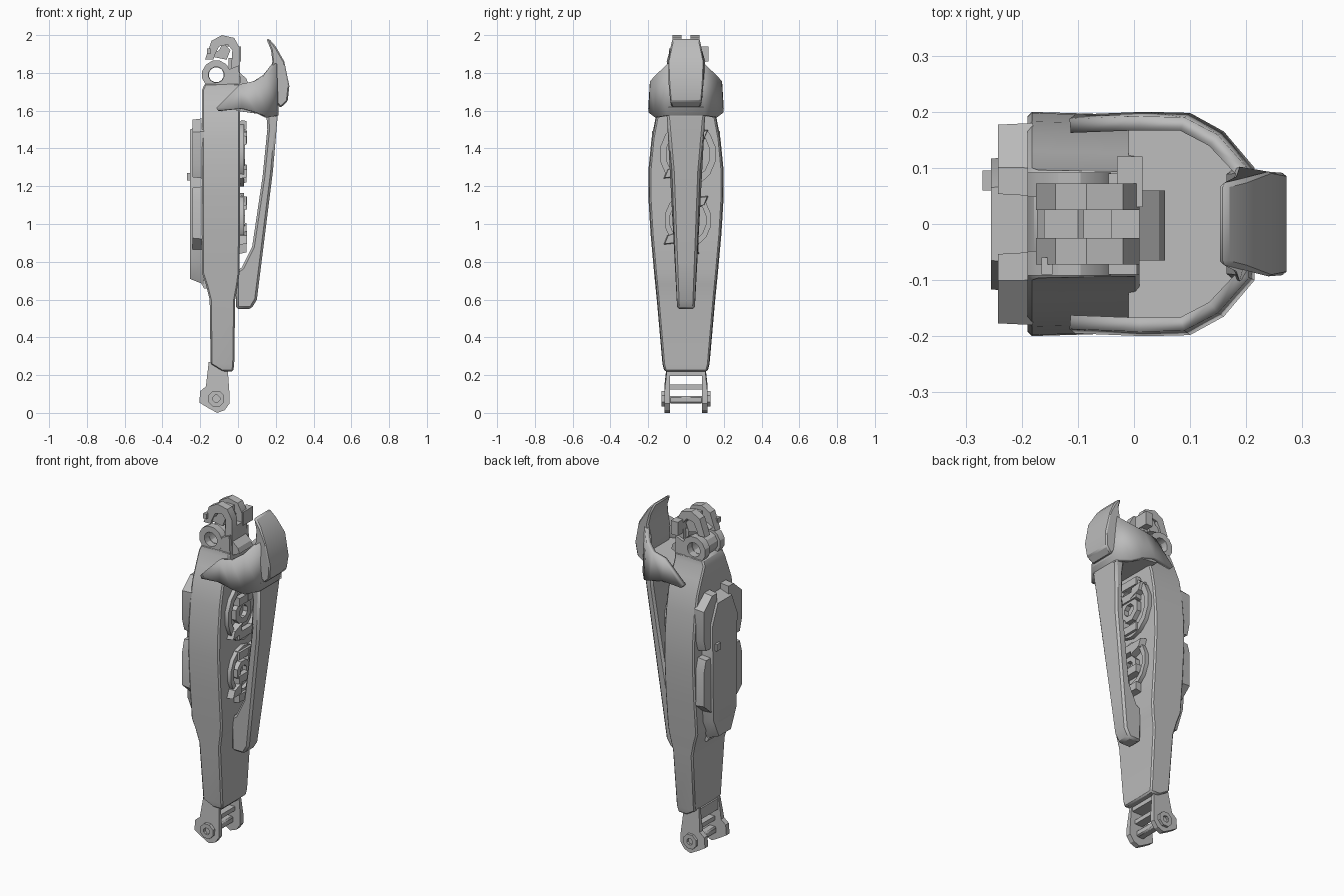
import bpy, bmesh, math
from mathutils import Vector

cube = bpy.data.objects.get("Cube")
if cube:
    bpy.data.objects.remove(cube, do_unlink=True)

grey = bpy.data.materials.new("plain grey")
grey.use_nodes = True
GREY = (0.5, 0.5, 0.5, 1)
grey.diffuse_color = GREY
grey.node_tree.nodes["Principled BSDF"].inputs["Base Color"].default_value = GREY


def finish(name, bm, bevel=0, smooth=30):
    bmesh.ops.recalc_face_normals(bm, faces=bm.faces)
    mesh = bpy.data.meshes.new(name)
    bm.to_mesh(mesh)
    bm.free()
    mesh.materials.append(grey)
    ob = bpy.data.objects.new(name, mesh)
    bpy.context.collection.objects.link(ob)
    if bevel:
        mod = ob.modifiers.new("Bevel", "BEVEL")
        mod.width, mod.segments, mod.limit_method = bevel, 1, "ANGLE"
    bpy.ops.object.select_all(action="DESELECT")
    ob.select_set(True)
    bpy.context.view_layer.objects.active = ob
    bpy.ops.object.shade_smooth_by_angle(angle=math.radians(smooth))
    return ob


def loft(name, rings, bevel=0, closed=False):
    """Skin a list of equal-length point rings; closed joins last to first."""
    bm = bmesh.new()
    vs = [[bm.verts.new(p) for p in r] for r in rings]
    n = len(vs[0])
    pairs = list(zip(vs, vs[1:])) + ([(vs[-1], vs[0])] if closed else [])
    for a, b in pairs:
        for i in range(n):
            j = (i + 1) % n
            bm.faces.new((a[i], a[j], b[j], b[i]))
    if not closed:
        bm.faces.new(vs[0])
        bm.faces.new(vs[-1])
    return finish(name, bm, bevel)


def side_prism(name, pts, lo, hi, bevel=0):
    """Outline in x,z swept along y; lo and hi may be functions of z."""
    f = lambda v, z: v(z) if callable(v) else v
    return loft(name, [[(x, f(v, z), z) for x, z in pts] for v in (lo, hi)], bevel)


def face_prism(name, pts, x0, x1, inset=1.0, bevel=0):
    """Outline in y,z swept along x, shrunk about its centre at x1."""
    cy = sum(p[0] for p in pts) / len(pts)
    cz = sum(p[1] for p in pts) / len(pts)
    return loft(name, [[(x0, y, z) for y, z in pts],
                       [(x1, cy + (y - cy) * inset, cz + (z - cz) * inset) for y, z in pts]], bevel)


def box(name, x0, x1, y0, y1, z0, z1, bevel=0):
    return side_prism(name, [(x0, z0), (x1, z0), (x1, z1), (x0, z1)], y0, y1, bevel)


def ring(name, centre, axis, outer, inner, depth, n=12, stretch=1.0):
    """Tube along the x or y axis, with depth either way from its centre."""
    rings = []
    for r, d in ((outer, -depth), (outer, depth), (inner, depth), (inner, -depth)):
        loop = []
        for i in range(n):
            a = math.tau * (i + .5) / n
            u, w = r * math.cos(a), r * math.sin(a) * stretch
            loop.append(Vector(centre) + Vector((d, u, w) if axis == "x" else (u, d, w)))
        rings.append(loop)
    return loft(name, rings, closed=True)


def interp(table):
    def f(z):
        for (z0, a), (z1, b) in zip(table, table[1:]):
            if z <= z1:
                return a + (b - a) * (z - z0) / (z1 - z0)
        return table[-1][1]
    return f


# Main shell: box sections of z, back x, front x and half width
sections = [(.22, -.08, -.025, .115), (.26, -.145, -.02, .125), (.6, -.15, -.015, .155),
            (.68, -.17, 0, .163), (.74, -.19, .008, .169), (.95, -.19, .01, .188), (1.15, -.19, .01, .2),
            (1.3, -.19, .01, .198), (1.45, -.19, .01, .183), (1.56, -.19, .01, .162),
            (1.64, -.19, .01, .13), (1.71, -.19, .01, .1), (1.745, -.175, .01, .095)]
loft("main_shell", [[(a, -h, z), (b, -h * .97, z), (b, h * .97, z), (a, h, z)]
                    for z, a, b, h in sections], .008)

# Back cover: long octagon with a sloping lower end
octagon = [(-.06, .68), (.06, .68), (.115, .8), (.125, 1.4), (.07, 1.53),
           (-.07, 1.53), (-.125, 1.4), (-.115, .8)]
face_prism("back_cover", octagon, -.18, -.255, .93)
side_prism("back_cover_chin", [(-.15, .655), (-.18, .66), (-.255, .79), (-.255, .95), (-.18, .95)], -.06, .06)
box("back_stud", -.27, -.25, .06, .095, 1.23, 1.27)
for s, side in ((1, "left"), (-1, "right")):
    # Raised pods flanking the back cover
    for label, z0, z1 in (("upper", 1.24, 1.56), ("lower", .85, 1.2)):
        d = .07
        top_y = .1 if label == "upper" else .16
        low_y = .16 if label == "upper" else .1
        pts = [(s * y, z) for y, z in ((.05, z0), (low_y, z0), (.18, z0 + d), (.18, z1 - d),
                                       (top_y, z1), (.05, z1))]
        face_prism(f"{label}_pod_{side}", pts, -.18, -.242, .95)

# Machinery on the inner face
for label, z, r in (("upper", 1.37, .15), ("lower", 1.02, .125)):
    ring(f"{label}_gear_rim", (.015, .01, z), "x", r, r * .78, .018, 14, 1.15)
    ring(f"{label}_gear_hub", (.015, 0, z), "x", r * .5, r * .25, .022, 8)
    for k in (-1, 1):
        pts = [(k * y, z + k * w) for y, w in ((.02, .05), (.1, .08), (.12, .13), (.03, .12))]
        face_prism(f"{label}_gear_lug_{'low' if k < 0 else 'high'}", pts, 0, .048, .85)
for i, z in enumerate((.85, .96, 1.1, 1.22, 1.42, 1.5)):
    side_prism(f"link_block_{i + 1}", [(0, z - .01), (.045, z), (.045, z + .045), (.02, z + .05), (0, z + .03)],
               -.05, .07)

# Strut standing off the inner face
half = interp([(.5, .045), (.9, .06), (1.3, .075), (1.63, .105)])
side_prism("strut", [(-.01, .55), (.07, .55), (.1, .6), (.125, .8), (.185, 1.28), (.215, 1.63),
                     (.15, 1.59), (.155, 1.5), (.13, 1.25), (.075, .88), (.02, .77), (-.01, .75)],
           lambda z: -half(z), half, .012)

# Collar wrapping from one wing tip round the fin to the other
rim = [(-.105, .195, 1.6, 1.615), (.02, .2, 1.612, 1.74), (.1, .198, 1.59, 1.757),
       (.16, .165, 1.565, 1.79), (.215, .1, 1.575, 1.85)]
path = rim + [(x, -y, a, b) for x, y, a, b in reversed(rim)]
bm = bmesh.new()
low = [bm.verts.new((x, y, a)) for x, y, a, b in path]
high = [bm.verts.new((x - .01, y * .96, b)) for x, y, a, b in path]
for i in range(len(path) - 1):
    bm.faces.new((low[i], low[i + 1], high[i + 1], high[i]))
collar = finish("collar", bm, smooth=35)
solid = collar.modifiers.new("Solidify", "SOLIDIFY")
solid.thickness, solid.offset = .025, -1
plan = [(-.01, .18), (.1, .185), (.15, .16), (.21, .09)]
plan += [(x, -y) for x, y in reversed(plan)]
loft("collar_floor", [[(x, y, 1.6 - .15 * max(x, 0)) for x, y in plan],
                      [(x, y, 1.65 + .35 * max(x, 0)) for x, y in plan]])

# Fin above the collar
fin_half = interp([(1.6, .07), (1.66, .088), (1.85, .1), (1.99, .07)])
side_prism("fin", [(.15, 1.98), (.165, 1.98), (.2, 1.94), (.245, 1.86), (.272, 1.73), (.263, 1.65),
                   (.225, 1.615), (.17, 1.68), (.165, 1.79), (.182, 1.86), (.175, 1.92)],
           lambda z: -fin_half(z), fin_half, .012)

# Top hinge with a clear bore
for s, side in ((1, "left"), (-1, "right")):
    ring(f"hinge_lug_{side}", (-.115, s * .07, 1.79), "y", .077, .042, .022)
    side_prism(f"hinge_web_{side}", [(-.06, 1.73), (.01, 1.73), (.005, 1.84), (-.045, 1.82)],
               s * .05, s * .09)
ring("hinge_barrel", (-.115, 0, 1.79), "y", .06, .04, .05)

# Claw of two hooked arms with cross bars
hook = [(-.175, 1.87), (-.14, 1.97), (-.085, 2), (-.02, 1.985), (.01, 1.93), (.01, 1.78), (-.03, 1.78),
        (-.035, 1.84), (-.03, 1.92), (-.055, 1.95), (-.1, 1.94), (-.12, 1.9), (-.13, 1.87)]
for s, side in ((1, "left"), (-1, "right")):
    side_prism(f"claw_arm_{side}", hook, s * .025, s * .072)
side_prism("claw_tooth", [(-.16, 1.89), (-.06, 1.87), (-.04, 1.92), (-.08, 1.96), (-.1, 1.92)], -.06, .06)
box("claw_bar", -.09, -.04, -.03, .03, 1.94, 1.97)
box("claw_root", -.05, .01, -.05, .05, 1.74, 1.88)
box("claw_block", -.03, .015, .03, .12, 1.86, 1.94)
box("claw_spur", -.165, -.145, -.09, -.06, 1.9, 1.93)
side_prism("claw_pad", [(.01, 1.72), (.055, 1.74), (.045, 1.77), (.01, 1.8)], -.065, .06)

# Bottom fork
fork = [(-.155, .27), (-.055, .24), (-.045, .1), (-.045, .05), (-.07, .015), (-.11, 0),
        (-.165, .03), (-.205, .055), (-.2, .115), (-.17, .14)]
for s, side in ((1, "left"), (-1, "right")):
    side_prism(f"fork_arm_{side}", fork, s * .085, lambda z: s * (.115 if z < .15 else .1))
    ring(f"fork_boss_{side}", (-.115, s * .115, .075), "y", .045, .02, .015, 8)
box("fork_plate", -.15, -.06, -.09, .09, .195, .26)
box("fork_pin_upper", -.13, -.08, -.09, .09, .125, .15)
box("fork_pin_lower", -.14, -.09, -.09, .09, .05, .09, .008)
